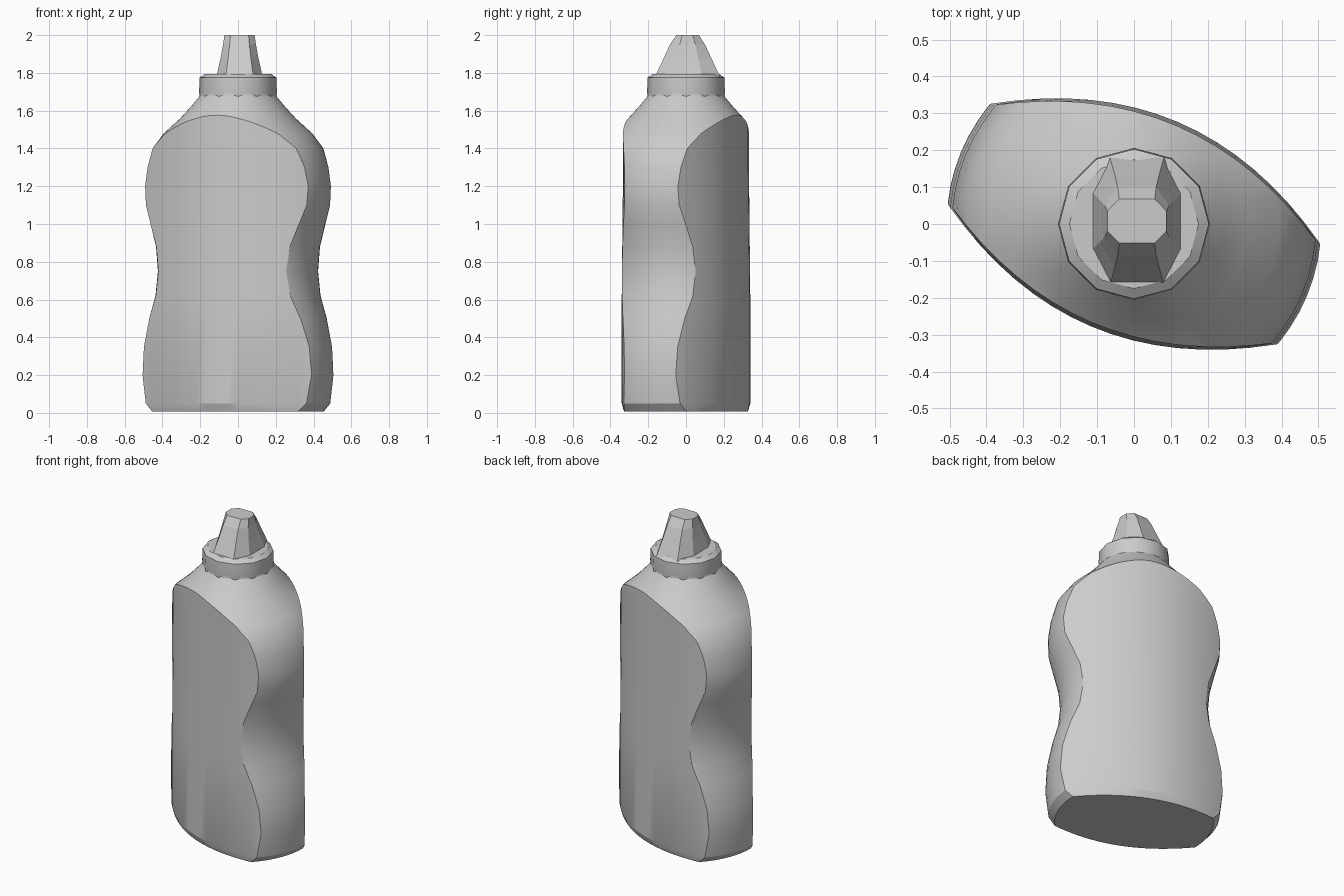
import bpy, bmesh, math
from mathutils import Matrix

if "Cube" in bpy.data.objects:
    bpy.data.objects.remove(bpy.data.objects["Cube"])

grey = bpy.data.materials.new("plain grey")
grey.use_nodes = True
grey.diffuse_color = (0.6, 0.6, 0.6, 1)
grey.node_tree.nodes["Principled BSDF"].inputs["Base Color"].default_value = (0.6, 0.6, 0.6, 1)


def loft(name, rings):
    """Skin a stack of equal-length point rings and cap both ends."""
    bm = bmesh.new()
    loops = [[bm.verts.new(p) for p in ring] for ring in rings]
    n = len(loops[0])
    for a, b in zip(loops, loops[1:]):
        for i in range(n):
            j = (i + 1) % n
            bm.faces.new((a[i], a[j], b[j], b[i]))
    bm.faces.new(reversed(loops[0]))
    bm.faces.new(loops[-1])
    mesh = bpy.data.meshes.new(name)
    bm.to_mesh(mesh)
    bm.free()
    ob = bpy.data.objects.new(name, mesh)
    bpy.context.collection.objects.link(ob)
    mesh.materials.append(grey)
    return ob


def circle(r, z, n):
    return [(r * math.cos(math.tau * i / n), r * math.sin(math.tau * i / n), z) for i in range(n)]


def smooth(ob, degrees):
    bpy.ops.object.select_all(action="DESELECT")
    ob.select_set(True)
    bpy.context.view_layer.objects.active = ob
    bpy.ops.object.shade_smooth_by_angle(angle=math.radians(degrees))


# Waisted round silhouette with a sloping shoulder running up into the cap
outline = [(0.455, 0.008), (0.49, 0.05), (0.508, 0.2), (0.5, 0.35), (0.47, 0.5),
           (0.437, 0.62), (0.424, 0.75), (0.434, 0.88), (0.463, 1.0), (0.489, 1.1),
           (0.494, 1.2), (0.48, 1.3), (0.452, 1.4), (0.393, 1.48), (0.305, 1.56),
           (0.25, 1.62), (0.2, 1.68), (0.195, 1.72)]
body = loft("bottle_body", [circle(r, z, 64) for r, z in outline])


# Thick lens section that trims the front and back into broad curved faces
def lens(scale, z):
    us = [-0.6 + 1.2 * i / 20 for i in range(21)]
    half = [(u, -(0.301 - 0.65 * u * u) * scale, z) for u in us]
    return half + [(-x, -y, z) for x, y, z in half]


cutter = loft("lens_cutter", [lens(s, z) for s, z in
                              ((0.93, 0.0), (1.0, 0.05), (1.0, 0.6), (0.965, 1.3), (0.965, 1.8))])
cutter.hide_render = True
cutter.data.transform(Matrix.Rotation(math.radians(-23), 4, "Z"))
cut = body.modifiers.new("lens trim", "BOOLEAN")
cut.operation = "INTERSECT"
cut.solver = "EXACT"
cut.object = cutter
bpy.context.view_layer.objects.active = body
bpy.ops.object.modifier_apply(modifier=cut.name)
bpy.data.objects.remove(cutter)
smooth(body, 22)

# Collar at the neck
collar = loft("cap_collar", [circle(r, z, 12) for r, z in
                             ((0.203, 1.67), (0.206, 1.7), (0.203, 1.775), (0.175, 1.795))])
smooth(collar, 35)


# Faceted nozzle, deeper than wide at its foot
def facet_ring(w, d, z):
    corner = [(w, -0.45 * d), (w, 0.45 * d), (0.6 * w, d), (-0.6 * w, d)]
    return [(x + 0.008, y + 0.008, z) for x, y in corner + [(-x, -y) for x, y in corner]]


loft("nozzle", [facet_ring(0.122, 0.172, 1.78), facet_ring(0.1, 0.125, 1.88),
                facet_ring(0.087, 0.093, 1.95), facet_ring(0.08, 0.06, 2.0)])
